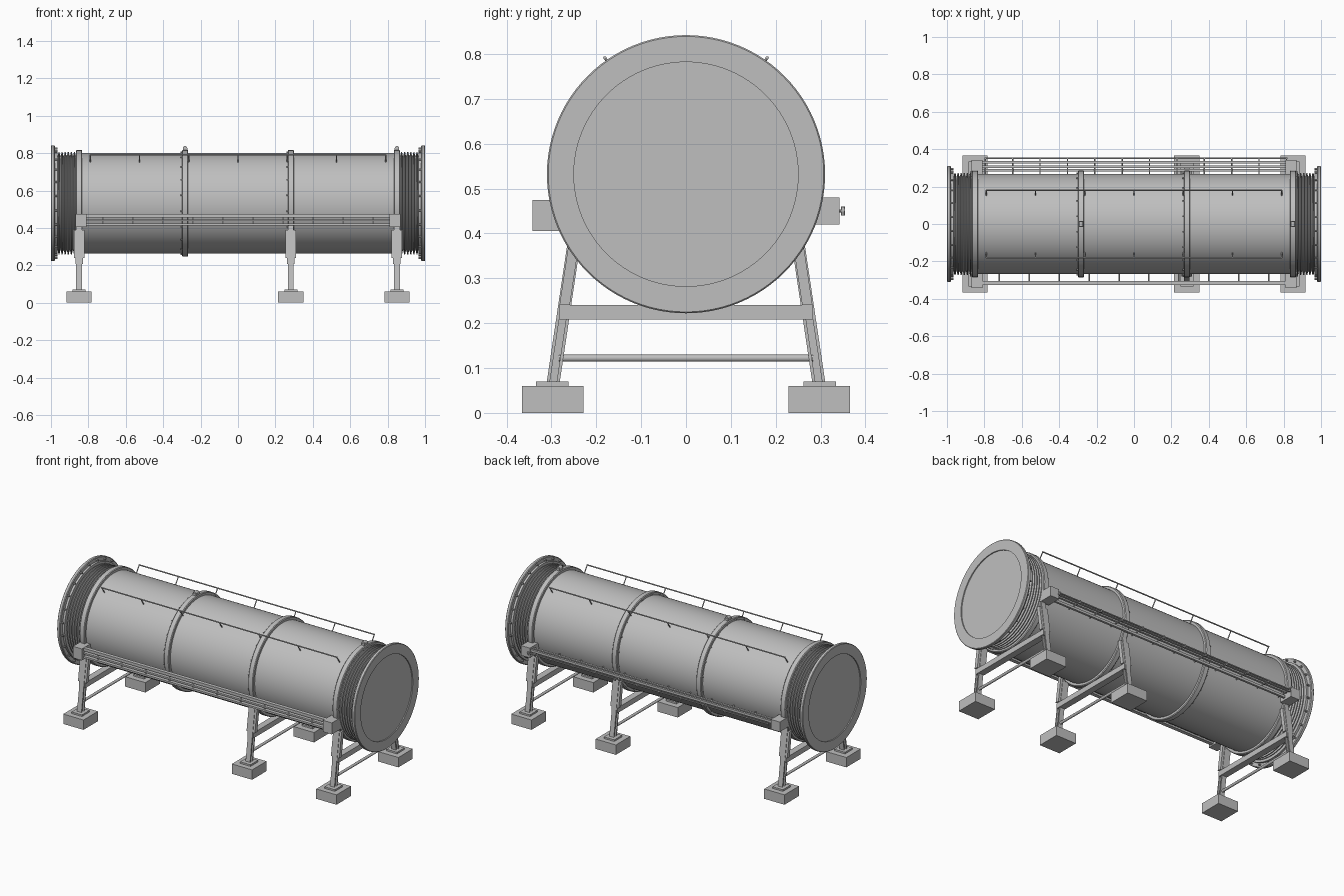
import bpy, bmesh, math
from mathutils import Vector, Matrix

if "Cube" in bpy.data.objects:
    bpy.data.objects.remove(bpy.data.objects["Cube"], do_unlink=True)

AXIS_Z, R = 0.532, 0.268          # vessel centre height and shell radius

steel = bpy.data.materials.new("grey_steel")
steel.use_nodes = True
GREY = (0.52, 0.52, 0.52, 1)
steel.diffuse_color = GREY
steel.node_tree.nodes["Principled BSDF"].inputs["Base Color"].default_value = GREY


def finish(bm, name, smooth=False):
    bmesh.ops.recalc_face_normals(bm, faces=bm.faces)
    me = bpy.data.meshes.new(name)
    bm.to_mesh(me)
    bm.free()
    me.materials.append(steel)
    ob = bpy.data.objects.new(name, me)
    bpy.context.collection.objects.link(ob)
    if smooth:
        bpy.ops.object.select_all(action='DESELECT')
        ob.select_set(True)
        bpy.context.view_layer.objects.active = ob
        bpy.ops.object.shade_smooth_by_angle(angle=math.radians(35))
    return ob


def lathe(name, profile, n=72, closed=False):
    """Spin (x, radius) points about the vessel axis."""
    bm = bmesh.new()
    rings = []
    for x, r in profile:
        if r == 0:
            rings.append([bm.verts.new((x, 0, AXIS_Z))] * n)
        else:
            rings.append([bm.verts.new((x, r * math.sin(2 * math.pi * i / n),
                                        AXIS_Z + r * math.cos(2 * math.pi * i / n))) for i in range(n)])
    pairs = list(zip(rings, rings[1:])) + ([(rings[-1], rings[0])] if closed else [])
    for a, b in pairs:
        for i in range(n):
            j = (i + 1) % n
            bm.faces.new(list(dict.fromkeys((a[i], a[j], b[j], b[i]))))
    return finish(bm, name, True)


def add_box(bm, x, y, z):
    """Box from (min, max) ranges."""
    m = Matrix.Translation((sum(x) / 2, sum(y) / 2, sum(z) / 2)) @ Matrix.Diagonal(
        (abs(x[1] - x[0]), abs(y[1] - y[0]), abs(z[1] - z[0]), 1))
    bmesh.ops.create_cube(bm, size=1, matrix=m)


def add_rod(bm, p, q, r, n=8):
    p, q = Vector(p), Vector(q)
    rot = (q - p).to_track_quat('Z', 'Y').to_matrix().to_4x4()
    bmesh.ops.create_cone(bm, cap_ends=True, segments=n, radius1=r, radius2=r,
                          depth=(q - p).length, matrix=Matrix.Translation((p + q) / 2) @ rot)


def add_slant(bm, x, y_low, y_high, z):
    """Sheared box: y range at the bottom and at the top differ."""
    quads = [[bm.verts.new((xx, yy, zz)) for yy, zz in
              ((y_low[0], z[0]), (y_low[1], z[0]), (y_high[1], z[1]), (y_high[0], z[1]))] for xx in x]
    a, b = quads
    bm.faces.new(a)
    bm.faces.new(b[::-1])
    for i in range(4):
        j = (i + 1) % 4
        bm.faces.new((a[i], b[i], b[j], a[j]))


def around(x, r, a):
    return (x, r * math.sin(a), AXIS_Z + r * math.cos(a))


# Main cylindrical shell and its stiffening bands
lathe("main_shell", [(-0.85, 0), (-0.85, R), (0.85, R), (0.85, 0)], 96)
for name, x in (("left_collar", 0.85), ("right_collar", -0.85),
                ("left_band", 0.283), ("right_band", -0.283)):
    lathe(name, [(x - .017, .25), (x - .017, .281), (x - .013, .285),
                 (x + .013, .285), (x + .017, .281), (x + .017, .25)], closed=True)

# Bellows, end flanges and recessed end covers
for side, s in (("left", 1), ("right", -1)):
    folds = [(s * .86, .255)]
    for i in range(6):
        x = .868 + i * .0165
        folds += [(s * x, .254), (s * (x + .004), .274), (s * (x + .009), .274), (s * (x + .013), .254)]
    lathe(side + "_bellows", folds + [(s * .975, .254)])
    lathe(side + "_end_flange", [(s * .966, .25), (s * .966, .285), (s * .979, .285), (s * .979, .306),
                                 (s * .983, .31), (s * .997, .31), (s, .307), (s, .25),
                                 (s * .994, .25), (s * .994, 0)], 96)
    bm = bmesh.new()
    for i in range(24):
        a = 2 * math.pi * (i + .5) / 24
        add_rod(bm, around(s * .966, .296, a), around(s * .982, .296, a), .0055, 6)
    finish(bm, side + "_flange_bolts")

# Small bolts on the two middle bands
bm = bmesh.new()
for x in (-.283, .283):
    for i in range(20):
        a = 2 * math.pi * (i + .5) / 20
        add_rod(bm, around(x - .024, .275, a), around(x - .015, .275, a), .004, 6)
finish(bm, "band_bolts")

# Lugs on the top of two bands
bm = bmesh.new()
for x in (-.283, .85):
    add_box(bm, (x - .012, x + .012), (-.016, .016), (.81, .828))
    add_rod(bm, (x, -.014, .826), (x, .014, .826), .012, 12)
finish(bm, "top_lugs")

# Grab rails along both upper shoulders, on radial stems
for name, s in (("back_grab_rail", 1), ("front_grab_rail", -1)):
    bm = bmesh.new()
    a = s * math.atan2(.18, .258)
    add_rod(bm, around(-.792, .316, a), around(.792, .316, a), .0038)
    for i in range(7):
        x = -.79 + i * .79 / 3
        add_rod(bm, around(x, .262, a), around(x, .316, a), .003)
    finish(bm, name)

# Support frames: I-beam legs, gussets, cross members and footings
for frame, x in (("right", -.85), ("middle", .283), ("left", .85)):
    for side, s in (("front", -1), ("back", 1)):
        bm = bmesh.new()
        y0, y1 = s * .296, s * .245       # leg centre at z 0.07 and z 0.41
        for d in (-.011, .011):           # flanges
            add_slant(bm, (x - .015, x + .015), (y0 + d - .0035, y0 + d + .0035),
                      (y1 + d - .0035, y1 + d + .0035), (.068, .41))
        add_slant(bm, (x - .004, x + .004), (y0 - .01, y0 + .01), (y1 - .01, y1 + .01), (.068, .41))
        finish(bm, f"{frame}_{side}_leg")

        bm = bmesh.new()
        for e in (-1, 1):                 # side plates on the upper leg
            add_slant(bm, (x + e * .015, x + e * .028), (s * .2705 - .0115, s * .2705 + .0115),
                      (s * .248 - .0115, s * .248 + .0115), (.24, .39))
        finish(bm, f"{frame}_{side}_gusset")

        bm = bmesh.new()
        add_box(bm, (x - .068, x + .068), (s * .228, s * .366), (0, .06))
        finish(bm, f"{frame}_{side}_footing")
        bm = bmesh.new()
        add_box(bm, (x - .035, x + .035), (s * .262, s * .334), (.06, .07))
        finish(bm, f"{frame}_{side}_base_plate")

    bm = bmesh.new()
    add_box(bm, (x - .02, x + .02), (-.283, .283), (.208, .24))
    finish(bm, frame + "_cross_beam")
    bm = bmesh.new()
    add_rod(bm, (x, -.283, .122), (x, .283, .122), .008, 12)
    finish(bm, frame + "_tie_rod", True)

# Junction boxes at the ends of the side pipe runs
for side, s, z in (("front", -1, (.405, .475)), ("back", 1, (.42, .48))):
    for end, x in (("left", .84), ("right", -.84)):
        bm = bmesh.new()
        add_box(bm, (x - .03, x + .03), (s * .255, s * .342), z)
        finish(bm, f"{side}_{end}_junction_box")

# Front run: upper channel, middle strip and lower bar, with stand-offs
bm = bmesh.new()
for z0, z1 in ((.457, .474), (.436, .446), (.413, .424)):
    add_box(bm, (-.815, .815), (-.326, -.304), (z0, z1))
finish(bm, "front_side_bars")
bm = bmesh.new()
for i in range(10):
    x = -.72 + i * .16
    add_rod(bm, (x, -.24, .43), (x, -.318, .43), .004)
    add_box(bm, (x - .004, x + .004), (-.316, -.308), (.413, .47))
finish(bm, "front_stand_offs")

# Back run: three bars, ties and an outer thin rail
bm = bmesh.new()
for y, z in ((.329, .462), (.305, .462), (.288, .44)):
    add_box(bm, (-.815, .815), (y - .0065, y + .0065), (z - .007, z + .007))
finish(bm, "back_side_bars")
bm = bmesh.new()
add_rod(bm, (-.80, .351, .453), (.82, .351, .453), .004)
for i in range(12):
    x = -.795 + i * 1.61 / 11
    add_rod(bm, (x, .24, .45), (x, .351, .45), .0035)
    add_rod(bm, (x, .35, .44), (x, .35, .46), .0045)
finish(bm, "back_thin_rail")
